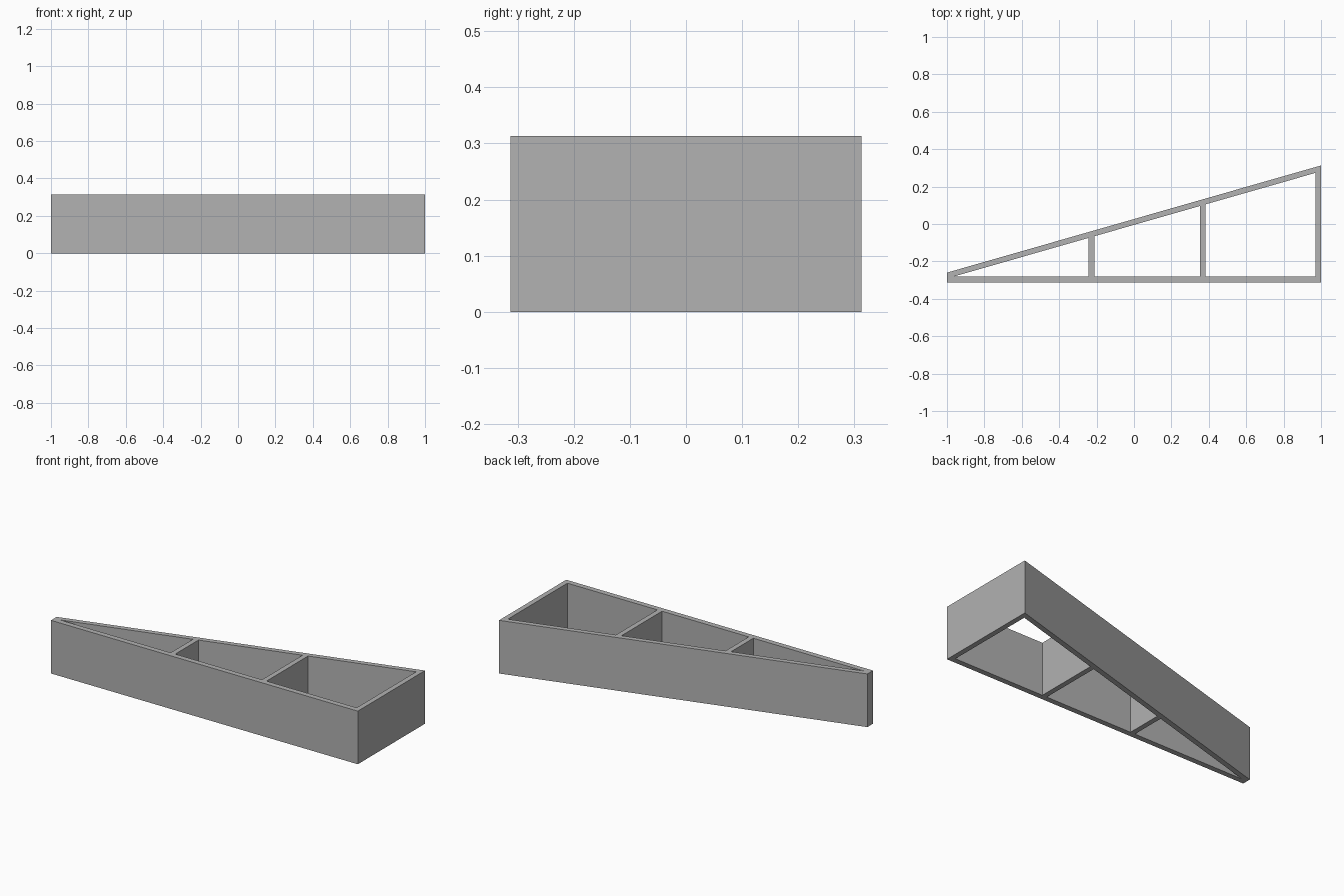
import bpy
import bmesh

cube = bpy.data.objects.get("Cube")
if cube:
    bpy.data.objects.remove(cube, do_unlink=True)

HEIGHT = 0.313
HALF_DEPTH = 0.313
WALL = 0.03
SLOPE = 0.2865
FLOOR_Y = -HALF_DEPTH + WALL + 0.002

grey = bpy.data.materials.new("plain grey")
grey.use_nodes = True
colour = (0.445, 0.445, 0.445, 1)
grey.diffuse_color = colour
grey.node_tree.nodes["Principled BSDF"].inputs["Base Color"].default_value = colour


def outer_y(x):
    return HALF_DEPTH + SLOPE * (x - 1)


def inner_y(x):
    return outer_y(x) - WALL * 1.04


def cell(x0, x1):
    """Outline of one opening between two upright walls."""
    return [(x0, FLOOR_Y), (x1, FLOOR_Y), (x1, inner_y(x1)), (x0, inner_y(x0))]


# Outer wedge with a blunt narrow end
outline = [(-1, -HALF_DEPTH), (1, -HALF_DEPTH), (1, HALF_DEPTH), (-1, outer_y(-1))]

# Three openings, separated by two dividers; the first runs to a point
tip_x = 1 + (FLOOR_Y + WALL * 1.04 - HALF_DEPTH) / SLOPE
divider_1, divider_2 = -0.227, 0.368
half = WALL / 2
first = [(tip_x, FLOOR_Y), (divider_1 - half, FLOOR_Y),
         (divider_1 - half, inner_y(divider_1 - half))]
openings = [first,
            cell(divider_1 + half, divider_2 - half),
            cell(divider_2 + half, 1 - WALL)]

# Fill the flat frame around its openings, then raise it to full height
bm = bmesh.new()
edges = []
for loop in [outline] + openings:
    verts = [bm.verts.new((x, y, 0)) for x, y in loop]
    edges += [bm.edges.new((v, verts[i - 1])) for i, v in enumerate(verts)]
bmesh.ops.triangle_fill(bm, use_beauty=True, use_dissolve=False, edges=edges)
raised = bmesh.ops.extrude_face_region(bm, geom=bm.faces[:], use_keep_orig=True)
top_verts = [g for g in raised["geom"] if isinstance(g, bmesh.types.BMVert)]
bmesh.ops.translate(bm, verts=top_verts, vec=(0, 0, HEIGHT))
bmesh.ops.recalc_face_normals(bm, faces=bm.faces[:])

mesh = bpy.data.meshes.new("wedge_frame")
bm.to_mesh(mesh)
bm.free()
mesh.materials.append(grey)
frame = bpy.data.objects.new("wedge_frame", mesh)
bpy.context.collection.objects.link(frame)
